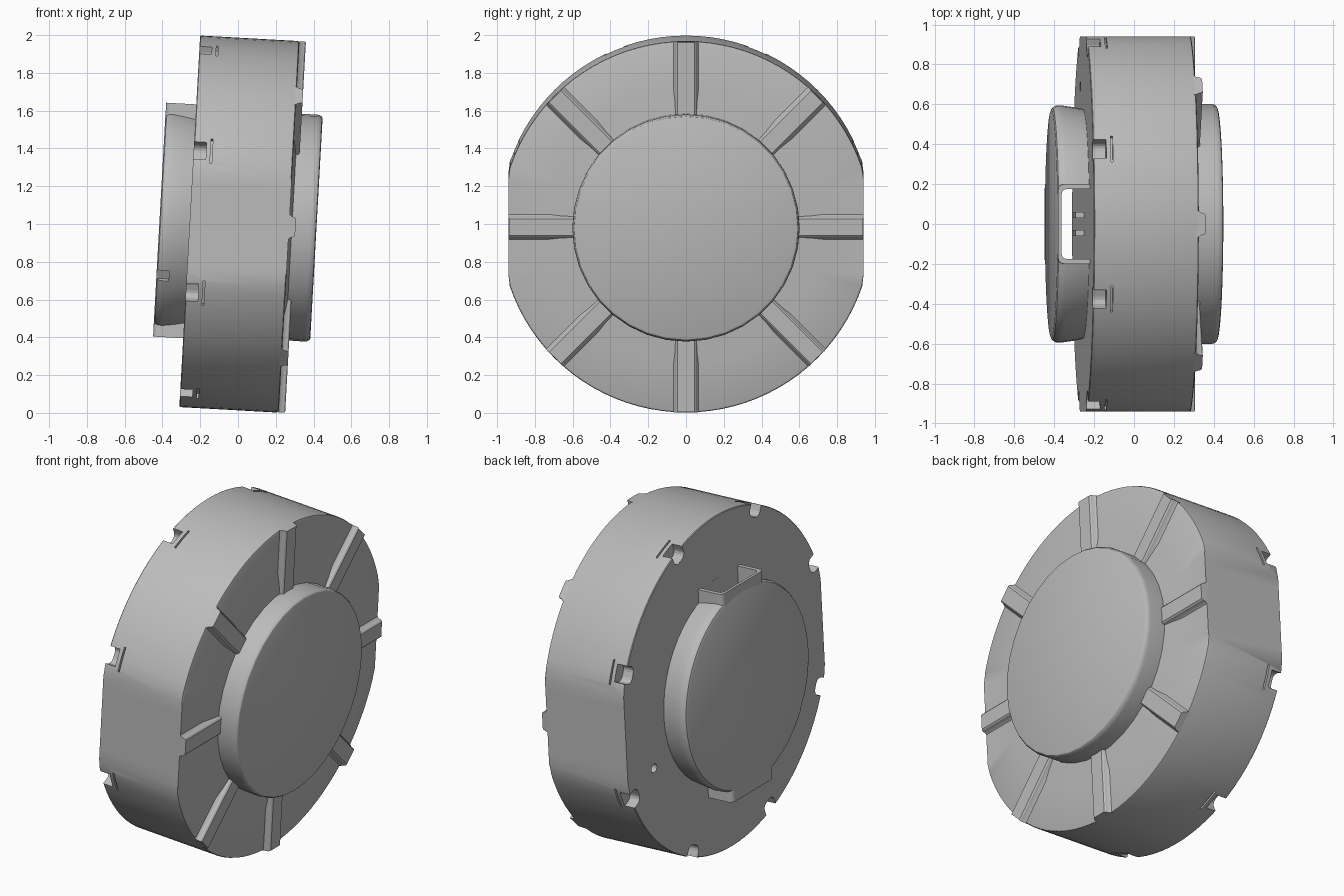
import bpy, bmesh, math
from mathutils import Matrix, Vector

if "Cube" in bpy.data.objects:
    bpy.data.objects.remove(bpy.data.objects["Cube"])

R, FLAT, TILT = 0.985, 0.94, math.radians(3.2)
# Parts are built with the disc axis along x, then leaned as a whole
PLACE = Matrix.Translation((0, 0, 1)) @ Matrix.Rotation(TILT, 4, 'Y')

grey = bpy.data.materials.new("grey metal")
grey.diffuse_color = (0.5, 0.5, 0.5, 1)
grey.use_nodes = True
grey.node_tree.nodes["Principled BSDF"].inputs["Base Color"].default_value = grey.diffuse_color


def finish(name, bm, smooth=True, bevel=0):
    bmesh.ops.recalc_face_normals(bm, faces=bm.faces)
    me = bpy.data.meshes.new(name)
    bm.to_mesh(me)
    bm.free()
    ob = bpy.data.objects.new(name, me)
    bpy.context.collection.objects.link(ob)
    ob.matrix_world = PLACE
    me.materials.append(grey)
    if smooth:
        bpy.ops.object.select_all(action='DESELECT')
        ob.select_set(True)
        bpy.context.view_layer.objects.active = ob
        bpy.ops.object.shade_smooth_by_angle(angle=math.radians(30))
    if bevel:
        b = ob.modifiers.new("bevel", 'BEVEL')
        b.width, b.segments = bevel, 2
    return ob


def lathe(profile, n, flat=None):
    """Spin (x, radius) points about x, cap both ends, trim the sides at y = +-flat."""
    bm = bmesh.new()
    rings = []
    for x, r in profile:
        ring = []
        for i in range(n):
            a = 2 * math.pi * i / n
            y, z = r * math.sin(a), r * math.cos(a)
            if flat:
                y = max(-flat, min(flat, y))
            ring.append(bm.verts.new((x, y, z)))
        rings.append(ring)
    for p, q in zip(rings, rings[1:]):
        for i in range(n):
            j = (i + 1) % n
            bm.faces.new((p[i], p[j], q[j], q[i]))
    bm.faces.new(rings[0])
    bm.faces.new(rings[-1])
    return bm


def add_box(bm, lo, hi, turn=0):
    lo, hi = Vector(lo), Vector(hi)
    m = (Matrix.Rotation(turn, 4, 'X') @ Matrix.Translation((lo + hi) / 2)
         @ Matrix.Diagonal((*(hi - lo), 1)))
    return bmesh.ops.create_cube(bm, size=1, matrix=m)['verts']


def cut(ob, cutter):
    cutter.hide_render = True
    cutter.hide_viewport = True
    m = ob.modifiers.new("cut", 'BOOLEAN')
    m.operation, m.object, m.solver = 'DIFFERENCE', cutter, 'EXACT'


# Main housing with flat sides and a slight cone around the front hub
body = finish("housing", lathe([(-0.256, R - 0.004), (-0.252, R), (0.258, R), (0.267, R - 0.003),
                                (0.271, R - 0.012), (0.271, 0.73), (0.288, 0.58)], 96, FLAT))

# Clip notches around the back rim, each with a slit beside it
bm = bmesh.new()
for k in range(8):
    a = math.radians(22.5 + 45 * k)
    vs = add_box(bm, (-0.30, -0.05, 0.915), (-0.19, 0.05, 1.1), a)
    edges = {e for v in vs for e in v.link_edges}
    back = Matrix.Rotation(-a, 4, 'X')
    low = [e for e in edges if all((back @ v.co).z < 0.95 for v in e.verts)
           and abs(e.verts[0].co.x - e.verts[1].co.x) > 0.05]
    bmesh.ops.bevel(bm, geom=low, offset=0.035, segments=4, affect='EDGES', profile=0.5)
    add_box(bm, (-0.167, -0.07, 0.955), (-0.157, 0.07, 1.1), a)
# Small locating hole in the back face
bmesh.ops.create_cone(bm, cap_ends=True, segments=16, radius1=0.026, radius2=0.026, depth=0.1,
                      matrix=Matrix.Translation((-0.25, 0.69, -0.26)) @ Matrix.Rotation(math.pi / 2, 4, 'Y'))
cut(body, finish("notch_cutter", bm, smooth=False))

# Eight raised ribs on the front face
bm = bmesh.new()
section = [(-0.066, 0.25), (-0.066, 0.271), (-0.058, 0.279), (-0.052, 0.298), (-0.044, 0.305),
           (0.044, 0.305), (0.052, 0.298), (0.058, 0.279), (0.066, 0.271), (0.066, 0.25)]
for k in range(8):
    rot = Matrix.Rotation(math.radians(45 * k), 4, 'X')
    inner, outer = [], []
    for t, x in section:
        end = FLAT if k in (2, 6) else math.sqrt(R * R - t * t)
        if x > 0.3:
            end -= 0.004
        inner.append(bm.verts.new(rot @ Vector((x, t, 0.57))))
        outer.append(bm.verts.new(rot @ Vector((x, t, end))))
    for i in range(len(section)):
        j = (i + 1) % len(section)
        bm.faces.new((inner[i], inner[j], outer[j], outer[i]))
    bm.faces.new(inner)
    bm.faces.new(outer)
finish("ribs", bm)

# Front hub
finish("front_hub", lathe([(0.25, 0.60), (0.385, 0.602), (0.402, 0.599), (0.412, 0.592),
                           (0.416, 0.583)], 36))

# Back hub with rounded edge, and the cable duct running through it vertically
hub = finish("back_hub", lathe([(-0.25, 0.575), (-0.30, 0.585), (-0.37, 0.595), (-0.395, 0.593),
                                (-0.410, 0.583), (-0.416, 0.568)], 48))
bm = bmesh.new()
add_box(bm, (-0.4155, -0.20, -0.62), (-0.25, 0.20, 0.62))
bmesh.ops.bevel(bm, geom=[e for e in bm.edges if abs(e.verts[0].co.z - e.verts[1].co.z) > 1
                          and e.verts[0].co.x < -0.4],
                offset=0.03, segments=4, affect='EDGES', profile=0.5)
duct = finish("cable_duct", bm)

bm = bmesh.new()
add_box(bm, (-0.398, -0.175, -0.8), (-0.2562, 0.175, 0.8))
bmesh.ops.bevel(bm, geom=[e for e in bm.edges if abs(e.verts[0].co.z - e.verts[1].co.z) > 1
                          and e.verts[0].co.x < -0.39],
                offset=0.025, segments=3, affect='EDGES', profile=0.5)
slot = finish("slot_cutter", bm, smooth=False)
cut(hub, slot)
cut(duct, slot)

# Small notch in the edge of the back hub
bm = bmesh.new()
add_box(bm, (-0.45, -0.03, 0.57), (-0.35, 0.03, 0.7), math.radians(120))
cut(hub, finish("edge_notch_cutter", bm, smooth=False))

# Connector blocks inside the duct
bm = bmesh.new()
for y in (-0.045, 0.045):
    add_box(bm, (-0.30, y - 0.015, -0.1), (-0.25, y + 0.015, 0.1))
finish("connector_blocks", bm, smooth=False)
